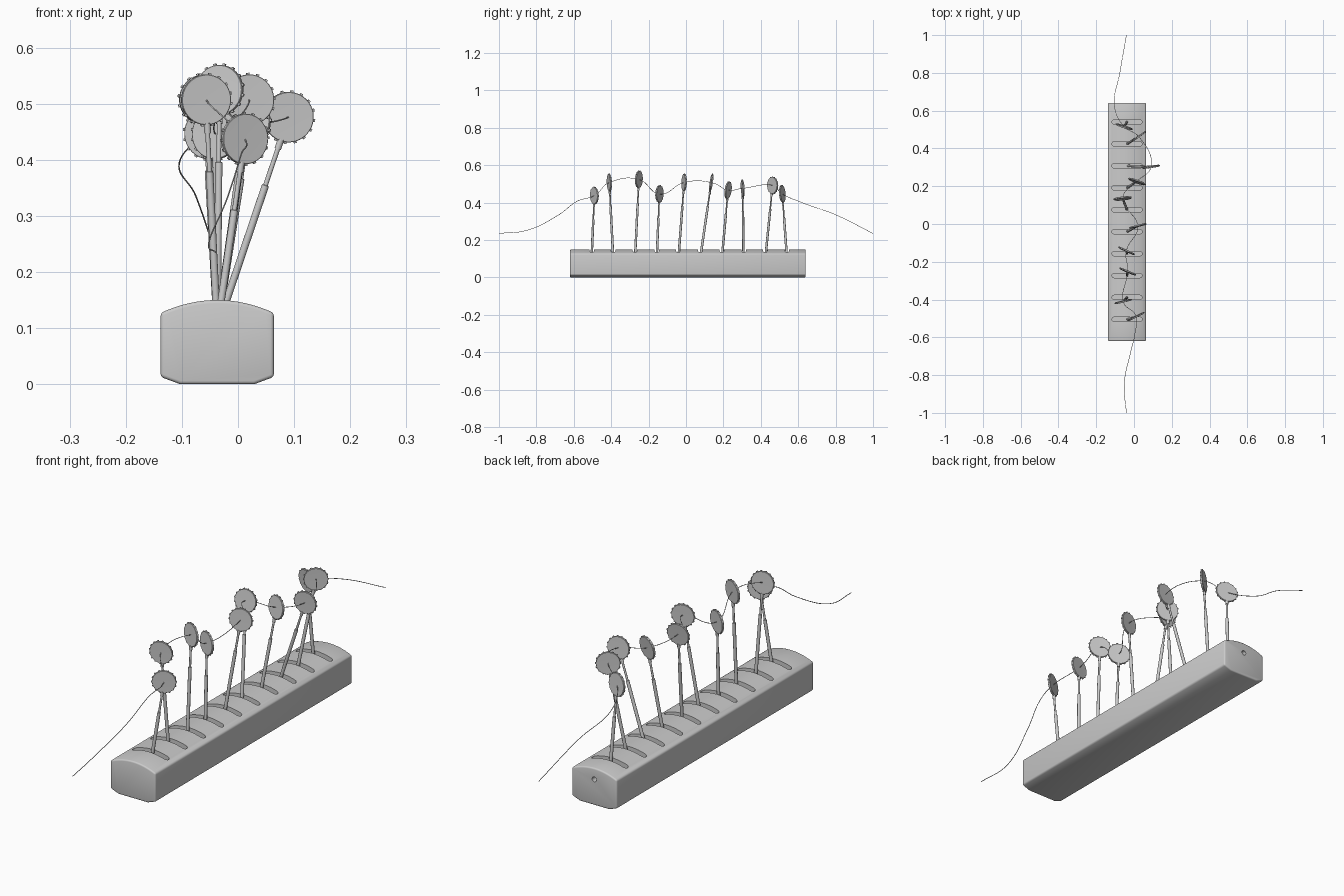
import bpy, bmesh, math
from mathutils import Vector, Matrix

if "Cube" in bpy.data.objects:
    bpy.data.objects.remove(bpy.data.objects["Cube"])

CX = -0.037          # centre line of the base
PIVOT_Z = 0.10       # stems swing around this height


def finish(name, bm, smooth=True):
    bmesh.ops.recalc_face_normals(bm, faces=bm.faces)
    me = bpy.data.meshes.new(name)
    bm.to_mesh(me)
    bm.free()
    ob = bpy.data.objects.new(name, me)
    bpy.context.collection.objects.link(ob)
    if smooth:
        shade(ob)
    return ob


def shade(ob):
    bpy.ops.object.select_all(action='DESELECT')
    ob.select_set(True)
    bpy.context.view_layer.objects.active = ob
    bpy.ops.object.shade_smooth_by_angle(angle=math.radians(35))


def prism(bm, pts, offset):
    f = bm.faces.new([bm.verts.new(p) for p in pts])
    r = bmesh.ops.extrude_face_region(bm, geom=[f])
    bmesh.ops.translate(bm, vec=offset,
                        verts=[v for v in r['geom'] if isinstance(v, bmesh.types.BMVert)])


def lathe(bm, profile, mat, seg):
    """Spin (radius, height) points around local z and place with mat."""
    rings = []
    for r, h in profile:
        if r == 0:
            rings.append([bm.verts.new(mat @ Vector((0, 0, h)))])
        else:
            rings.append([bm.verts.new(mat @ Vector((r * math.cos(a), r * math.sin(a), h)))
                          for a in (2 * math.pi * i / seg for i in range(seg))])
    for a, b in zip(rings, rings[1:]):
        for i in range(seg):
            j = (i + 1) % seg
            q = [a[i % len(a)], a[j % len(a)], b[j % len(b)], b[i % len(b)]]
            bm.faces.new(list(dict.fromkeys(q)))


# Base: long box with arched top and chamfered underside
HW, SIDE_Z, TOP_Z = 0.101, 0.127, 0.150
prof = [(-0.066, 0), (0.066, 0), (HW, 0.013)]
prof += [(HW * math.cos(math.pi * i / 16) if i in (0, 16) else HW * (1 - i / 8),
          SIDE_Z + (TOP_Z - SIDE_Z) * (1 - (1 - i / 8) ** 2)) for i in range(17)]
prof += [(-HW, 0.013)]
bm = bmesh.new()
prism(bm, [(CX + x, -0.62, z) for x, z in prof], (0, 1.26, 0))
base = finish("base", bm, False)
bev = base.modifiers.new("soft_edges", 'BEVEL')
bev.width, bev.segments, bev.limit_method = 0.006, 3, 'ANGLE'
bev.angle_limit = math.radians(25)

# Cutter: ten rounded slots plus the cable hole in the back end
slots = [-0.505 + i * 1.045 / 9 for i in range(10)]
bm = bmesh.new()
for y in slots:
    pts = []
    for side in (1, -1):
        for k in range(9):
            a = -math.pi / 2 + math.pi * k / 8
            pts.append((CX + side * (0.068 + 0.012 * math.cos(a)),
                        y + side * 0.012 * math.sin(a), 0.122))
    prism(bm, pts, (0, 0, 0.1))
hole = Matrix.Translation((CX, 0.60, 0.105)) @ Matrix.Rotation(-math.pi / 2, 4, 'X')
lathe(bm, [(0, 0), (0.010, 0), (0.010, 0.08), (0, 0.08)], hole, 20)
cutter = finish("slot_cutter", bm, False)
cutter.hide_render = True
cut = base.modifiers.new("slots", 'BOOLEAN')
cut.operation, cut.solver, cut.object = 'DIFFERENCE', 'EXACT', cutter
bpy.context.view_layer.update()
me = bpy.data.meshes.new_from_object(base.evaluated_get(bpy.context.evaluated_depsgraph_get()))
base.modifiers.clear()
base.data = me
bpy.data.objects.remove(cutter)
shade(base)

# Heads: centre x, y, z and yaw in degrees
heads = [(0.012, -0.490, 0.437, 27), (-0.057, -0.410, 0.507, 13), (-0.033, -0.252, 0.524, -23),
         (-0.040, -0.142, 0.446, -25), (0.020, -0.010, 0.507, 14), (-0.060, 0.135, 0.507, 6),
         (0.015, 0.225, 0.466, -20), (0.090, 0.303, 0.476, 8), (0.025, 0.463, 0.492, 36),
         (-0.052, 0.515, 0.446, -18)]
R = 0.045
for n, ((x, y, z, yaw), sy) in enumerate(zip(heads, slots), 1):
    foot, top = Vector((CX, sy, PIVOT_Z)), Vector((x, y, z))
    up = (top - foot).normalized()
    L = (top - foot).length
    # Stem: thick tube, thin rod and a collar under the disc
    place = Matrix.Translation(foot) @ up.to_track_quat('Z', 'Y').to_matrix().to_4x4()
    thick = L - 0.128
    bm = bmesh.new()
    lathe(bm, [(0, 0), (0.0065, 0), (0.0065, thick - 0.001), (0.0055, thick), (0.0042, thick),
               (0.0042, L - 0.060), (0.006, L - 0.060), (0.006, L - 0.042), (0, L - 0.042)],
          place, 16)
    finish(f"stem_{n}", bm)
    # Disc: shallow dished wheel facing the thread, with small teeth around the rim
    a = math.radians(yaw)
    side = Vector((math.cos(a), math.sin(a), 0))
    side = (side - up * side.dot(up)).normalized()
    axis = side.cross(up)
    m = Matrix((side, up, axis)).transposed().to_4x4()
    m.translation = top
    bm = bmesh.new()
    lathe(bm, [(0, -0.003), (R - 0.004, -0.0042), (R - 0.001, -0.0042), (R, -0.0032),
               (R, 0.0032), (R - 0.001, 0.0042), (R - 0.004, 0.0042), (0, 0.003)], m, 48)
    for k in range(16):
        t = (m @ Matrix.Rotation(2 * math.pi * (k + 0.5) / 16, 4, 'Z')
             @ Matrix.Translation((R + 0.0005, 0, 0))
             @ Matrix.Diagonal((0.005, 0.005, 0.005, 1)))
        bmesh.ops.create_cube(bm, size=1, matrix=t)
    finish(f"disc_{n}", bm)

# Thread: one smooth line through every disc, trailing off at both ends
path = [(-0.040, -1.0, 0.235), (-0.052, -0.85, 0.252), (-0.018, -0.68, 0.335), (0.005, -0.58, 0.408)]
path += [h[:3] for h in heads]
path += [(-0.103, 0.62, 0.400), (-0.075, 0.80, 0.335), (-0.040, 1.0, 0.235)]
cu = bpy.data.curves.new("thread", 'CURVE')
cu.dimensions = '3D'
cu.bevel_depth, cu.bevel_resolution, cu.resolution_u, cu.use_fill_caps = 0.0013, 2, 12, True
sp = cu.splines.new('BEZIER')
sp.bezier_points.add(len(path) - 1)
for bp, co in zip(sp.bezier_points, path):
    bp.co = co
    bp.handle_left_type = bp.handle_right_type = 'AUTO'
bpy.context.collection.objects.link(bpy.data.objects.new("thread", cu))
